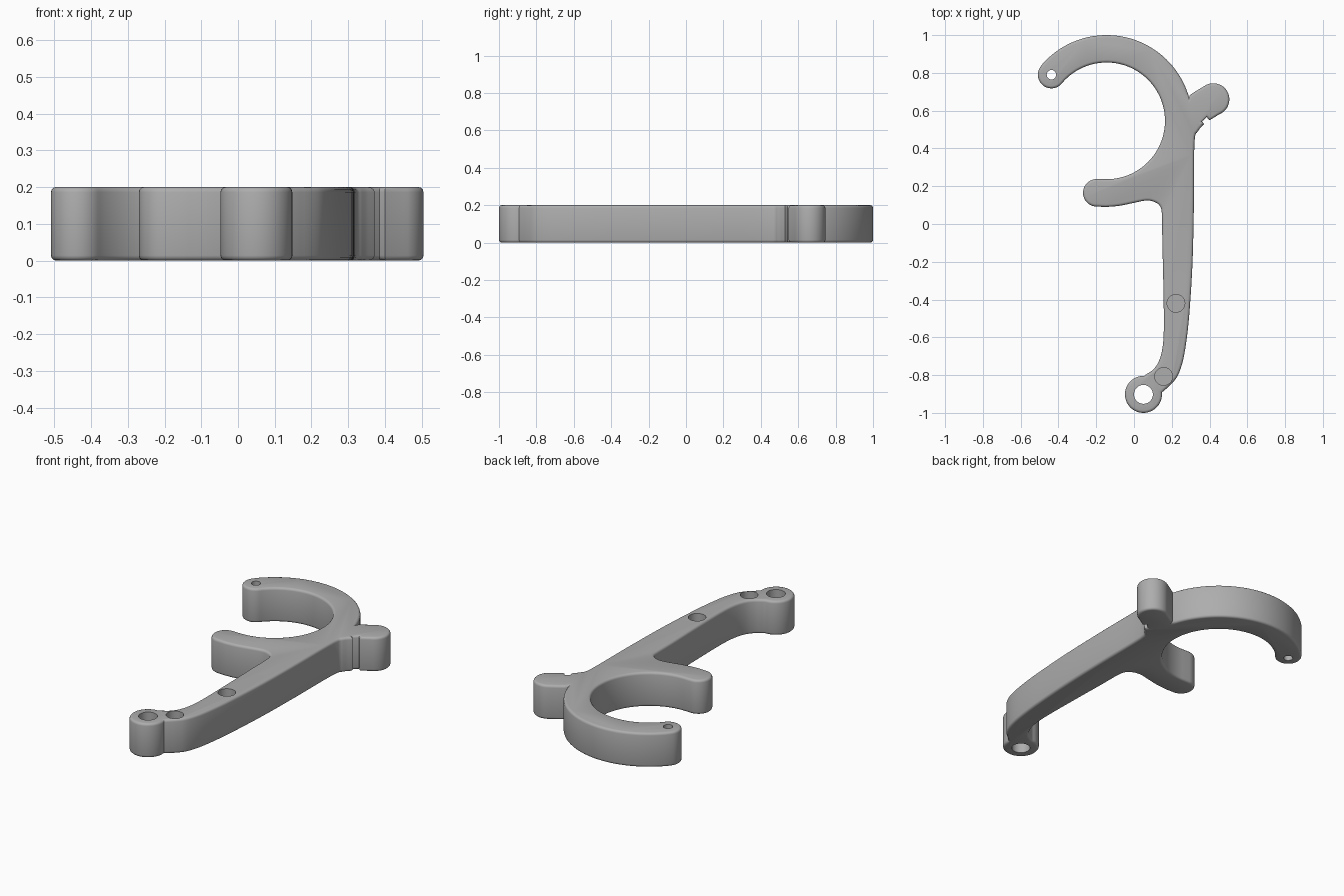
import bpy, bmesh
from math import radians, sin, cos
from mathutils import Vector

cube = bpy.data.objects.get("Cube")
if cube:
    bpy.data.objects.remove(cube)

HEIGHT = 0.2
RIM = 0.014

metal = bpy.data.materials.new("plain grey")
metal.use_nodes = True
grey = (0.42, 0.42, 0.42, 1)
metal.diffuse_color = grey
metal.node_tree.nodes["Principled BSDF"].inputs["Base Color"].default_value = grey


def arc(center, radius, start, end, step=5):
    """Points on a circle from start to end, in degrees."""
    n = max(2, round(abs(end - start) / step))
    angles = [radians(start + (end - start) * i / n) for i in range(n + 1)]
    return [Vector((center[0] + radius * cos(a), center[1] + radius * sin(a))) for a in angles]


def smooth(points, n=4):
    """Catmull-Rom curve through the points."""
    p = [Vector(q) for q in points]
    p = [2 * p[0] - p[1]] + p + [2 * p[-1] - p[-2]]
    out = []
    for a, b, c, d in zip(p, p[1:], p[2:], p[3:]):
        for i in range(n):
            t = i / n
            out.append(0.5 * (2 * b + (c - a) * t + (2 * a - 5 * b + 4 * c - d) * t * t
                              + (3 * b - a - 3 * c + d) * t ** 3))
    return out + [p[-2]]


def new_object(name, bm):
    mesh = bpy.data.meshes.new(name)
    bm.to_mesh(mesh)
    bm.free()
    obj = bpy.data.objects.new(name, mesh)
    bpy.context.collection.objects.link(obj)
    mesh.materials.append(metal)
    return obj


def hole_cutter(center, radius, bottom):
    bm = bmesh.new()
    bmesh.ops.create_cone(bm, cap_ends=True, segments=40, radius1=radius,
                          radius2=radius, depth=0.4)
    bmesh.ops.translate(bm, verts=bm.verts, vec=(*center, bottom + 0.2))
    obj = new_object("hole_cutter", bm)
    obj.hide_render = True
    return obj


# Outline: hook, hook tip, short arm, handle, eye, back of handle, notch, knob
ring, tip, eye, knob = (-0.145, 0.546), (-0.437, 0.79), (0.05, -0.902), (0.42, 0.66)
outline = arc(ring, 0.454, 16, 138, 3)
outline += arc(tip, 0.072, 140, 320, 10)
outline += arc(ring, 0.309, 138, -90, 3)
outline += arc((-0.197, 0.165), 0.073, 90, 260, 10)
outline += smooth([(-0.15, 0.09), (-0.08, 0.096), (0, 0.112), (0.06, 0.124), (0.1, 0.12),
                   (0.135, 0.098), (0.148, 0.05), (0.15, -0.1), (0.155, -0.3), (0.158, -0.55),
                   (0.15, -0.66), (0.13, -0.73), (0.1, -0.772), (0.065, -0.796)])
outline += arc(eye, 0.098, 88, 366, 8)
outline += smooth([(0.16, -0.882), (0.2, -0.845), (0.233, -0.8), (0.26, -0.72), (0.28, -0.6),
                   (0.295, -0.45), (0.31, -0.2), (0.317, 0.1), (0.32, 0.43),
                   (0.338, 0.49), (0.372, 0.53)])
outline += [Vector(p) for p in [(0.36, 0.543), (0.385, 0.566), (0.4, 0.549)]]
outline += arc(knob, 0.085, -68, 115, 8)
outline += smooth([(0.365, 0.726), (0.33, 0.705), (0.297, 0.683)])

# Drop doubled points where sections meet
clean = []
for p in outline:
    if not clean or (p - clean[-1]).length > 0.003:
        clean.append(p)

# Body: extruded outline with rounded rims
bm = bmesh.new()
base = bm.faces.new([bm.verts.new((p.x, p.y, 0)) for p in clean])
ext = bmesh.ops.extrude_face_region(bm, geom=[base])
top = [v for v in ext["geom"] if isinstance(v, bmesh.types.BMVert)]
bmesh.ops.translate(bm, verts=top, vec=(0, 0, HEIGHT))
bmesh.ops.recalc_face_normals(bm, faces=bm.faces)
rims = [e for e in bm.edges if abs(e.verts[0].co.z - e.verts[1].co.z) < 0.001]
bmesh.ops.bevel(bm, geom=rims, offset=RIM, segments=3, profile=0.5,
                affect='EDGES', clamp_overlap=False)
body = new_object("lever_body", bm)

# Through holes in the tip and the eye, blind holes in the handle
cutters = [hole_cutter(tip, 0.025, -0.1), hole_cutter(eye, 0.05, -0.1),
           hole_cutter((0.222, -0.42), 0.047, 0.1), hole_cutter((0.157, -0.807), 0.047, 0.1)]
for cutter in cutters:
    mod = body.modifiers.new("hole", 'BOOLEAN')
    mod.operation = 'DIFFERENCE'
    mod.solver = 'EXACT'
    mod.object = cutter

bpy.context.view_layer.update()
evaluated = body.evaluated_get(bpy.context.evaluated_depsgraph_get())
cut_mesh = bpy.data.meshes.new_from_object(evaluated)
body.modifiers.clear()
body.data = cut_mesh
for cutter in cutters:
    bpy.data.objects.remove(cutter)

# Smooth shading that keeps real edges sharp
bpy.ops.object.select_all(action='DESELECT')
body.select_set(True)
bpy.context.view_layer.objects.active = body
bpy.ops.object.shade_smooth_by_angle(angle=radians(35))
